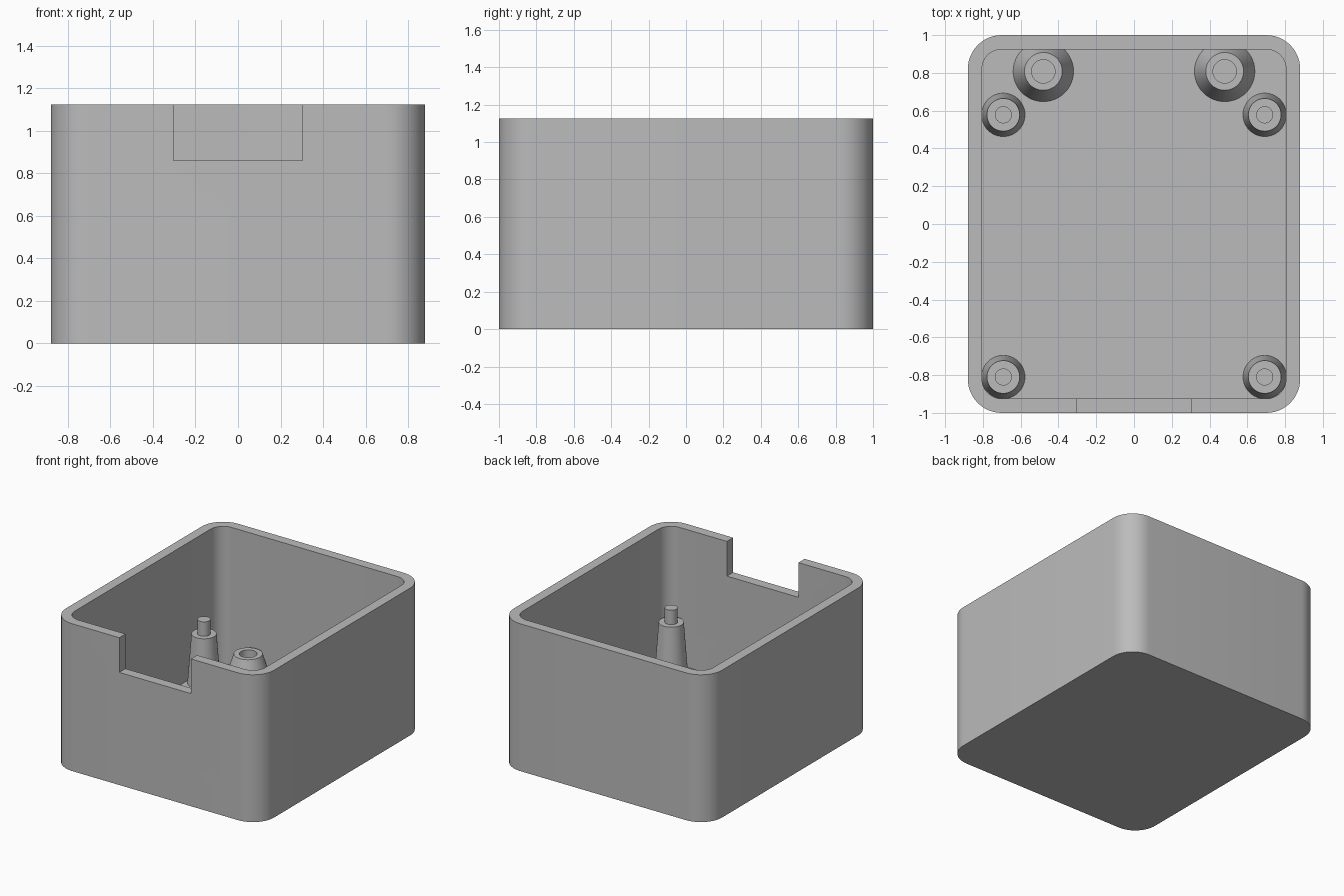
import bpy, bmesh, math

cube = bpy.data.objects.get("Cube")
if cube:
    bpy.data.objects.remove(cube, do_unlink=True)

HALF_X, HALF_Y, HEIGHT = 0.88, 1.0, 1.125
WALL = 0.075            # wall and floor thickness
CORNER = 0.18           # outer corner radius

grey = bpy.data.materials.new("plain grey")
grey.use_nodes = True
colour = (0.5, 0.5, 0.5, 1)
grey.diffuse_color = colour
grey.node_tree.nodes["Principled BSDF"].inputs["Base Color"].default_value = colour


def make_object(name, bm):
    bmesh.ops.recalc_face_normals(bm, faces=bm.faces)
    mesh = bpy.data.meshes.new(name)
    bm.to_mesh(mesh)
    bm.free()
    obj = bpy.data.objects.new(name, mesh)
    bpy.context.collection.objects.link(obj)
    mesh.materials.append(grey)
    return obj


def select_only(obj):
    bpy.ops.object.select_all(action='DESELECT')
    obj.select_set(True)
    bpy.context.view_layer.objects.active = obj


def smooth(obj):
    select_only(obj)
    bpy.ops.object.shade_smooth_by_angle(angle=math.radians(30))


def rounded_block(name, hx, hy, z0, z1, radius, steps=12):
    """Vertical prism with rounded upright edges."""
    bm = bmesh.new()
    ring = []
    for quarter, (sx, sy) in enumerate([(1, 1), (-1, 1), (-1, -1), (1, -1)]):
        for i in range(steps + 1):
            a = math.pi / 2 * (quarter + i / steps)
            ring.append(bm.verts.new((sx * (hx - radius) + radius * math.cos(a),
                                      sy * (hy - radius) + radius * math.sin(a), z0)))
    base = bm.faces.new(ring)
    top = bmesh.ops.extrude_face_region(bm, geom=[base], use_keep_orig=True)
    verts = [v for v in top["geom"] if isinstance(v, bmesh.types.BMVert)]
    bmesh.ops.translate(bm, verts=verts, vec=(0, 0, z1 - z0))
    return make_object(name, bm)


def box(name, centre, size):
    bm = bmesh.new()
    bmesh.ops.create_cube(bm, size=1)
    bmesh.ops.scale(bm, verts=bm.verts, vec=size)
    bmesh.ops.translate(bm, verts=bm.verts, vec=centre)
    return make_object(name, bm)


def lathe(name, profile, x, y, steps=48):
    """Turn a (radius, height) profile around an upright axis."""
    bm = bmesh.new()
    verts = [bm.verts.new((r, 0, z)) for r, z in profile]
    edges = [bm.edges.new(pair) for pair in zip(verts, verts[1:])]
    bmesh.ops.spin(bm, geom=verts + edges, cent=(0, 0, 0), axis=(0, 0, 1),
                   angle=2 * math.pi, steps=steps)
    bmesh.ops.remove_doubles(bm, verts=bm.verts, dist=0.0001)
    obj = make_object(name, bm)
    obj.location = (x, y, 0)
    smooth(obj)
    return obj


# Open tray, hollowed out, with a notch in the front wall
case = rounded_block("case_body", HALF_X, HALF_Y, 0, HEIGHT, CORNER)
cavity = rounded_block("cavity_cutter", HALF_X - WALL, HALF_Y - WALL,
                       WALL, HEIGHT + 0.2, CORNER - WALL)
notch = box("notch_cutter", (0, -HALF_Y, 1.06), (0.605, 0.4, 0.4))
for cutter in (cavity, notch):
    mod = case.modifiers.new("cut", 'BOOLEAN')
    mod.operation = 'DIFFERENCE'
    mod.solver = 'EXACT'
    mod.object = cutter
    select_only(case)
    bpy.ops.object.modifier_apply(modifier=mod.name)
    bpy.data.objects.remove(cutter, do_unlink=True)
smooth(case)

# Tapered posts with locating pins, and hollow bosses along the back
post = [(0.115, WALL), (0.087, 0.45), (0.045, 0.45), (0.045, 0.56), (0, 0.56)]
boss = [(0.16, WALL), (0.10, 0.265), (0.062, 0.265), (0.062, WALL)]
for side, sx in (("left", 1), ("right", -1)):
    lathe(f"front_post_{side}", post, sx * 0.692, -0.81)
    lathe(f"rear_post_{side}", post, sx * 0.692, 0.578)
    lathe(f"rear_boss_{side}", boss, sx * 0.48, 0.808)
